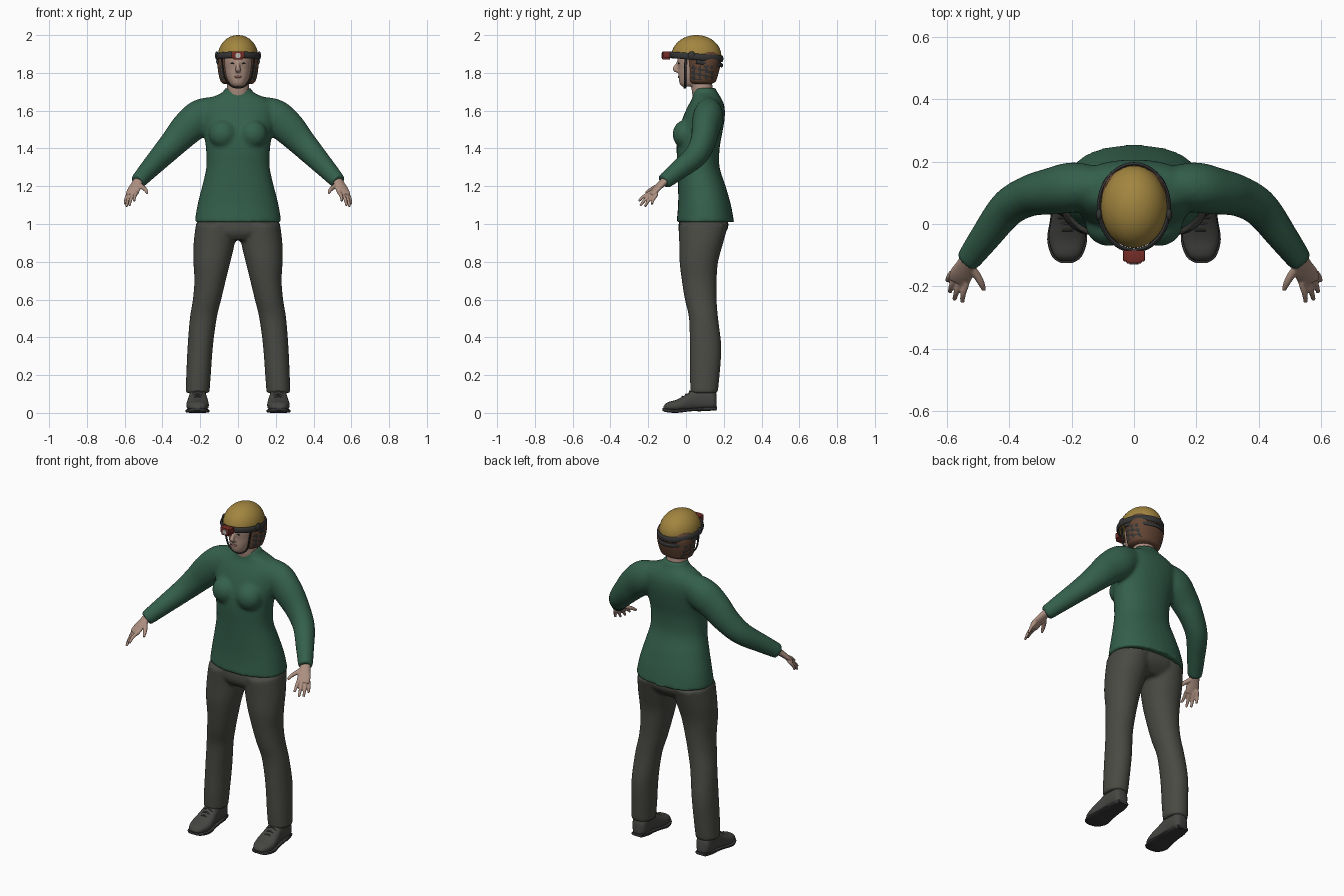
import bpy, bmesh, math
from mathutils import Vector, Matrix

if "Cube" in bpy.data.objects:
    bpy.data.objects.remove(bpy.data.objects["Cube"])


def material(name, rgb):
    m = bpy.data.materials.new(name)
    m.diffuse_color = (*rgb, 1)
    m.use_nodes = True
    m.node_tree.nodes["Principled BSDF"].inputs["Base Color"].default_value = m.diffuse_color
    return m


GREEN = material("sweater green", (0.034, 0.115, 0.072))
GREY = material("trouser grey", (0.068, 0.068, 0.058))
SHOE = material("shoe grey", (0.06, 0.06, 0.055))
SKIN = material("skin", (0.42, 0.28, 0.22))
HAIR = material("hair brown", (0.13, 0.062, 0.035))
YELLOW = material("helmet yellow", (0.36, 0.235, 0.05))
DARK = material("strap dark", (0.035, 0.037, 0.035))
RED = material("lamp red", (0.17, 0.025, 0.02))
LENS = material("lens pale", (0.5, 0.48, 0.45))
LIPS = material("lips", (0.27, 0.12, 0.1))


def spline(rows, n=4):
    """Smoothly interpolate rows of numbers."""
    out = []
    for i in range(len(rows) - 1):
        a, b, c, d = (rows[max(0, min(len(rows) - 1, i + k))] for k in (-1, 0, 1, 2))
        for j in range(n):
            t = j / n
            out.append([0.5 * (2 * q + (r - p) * t + (2 * p - 5 * q + 4 * r - s) * t * t
                               + (3 * q - p - 3 * r + s) * t ** 3)
                        for p, q, r, s in zip(a, b, c, d)])
    return out + [list(rows[-1])]


def loft(bm, rings):
    vs = [[bm.verts.new(p) for p in ring] for ring in rings]
    n = len(vs[0])
    for a, b in zip(vs, vs[1:]):
        for i in range(n):
            bm.faces.new((a[i], a[(i + 1) % n], b[(i + 1) % n], b[i]))
    bm.faces.new(vs[0])
    bm.faces.new(vs[-1])


def oval(n, p):
    def f(v):
        return math.copysign(abs(v) ** (2 / p), v)
    return [(f(math.cos(2 * math.pi * i / n)), f(math.sin(2 * math.pi * i / n))) for i in range(n)]


def level(bm, rows, s=1, p=2.2, n=32, steps=4):
    """Stacked horizontal ovals: z, centre x, half width, front y, back y."""
    loft(bm, [[Vector((s * (cx + rx * c), (yf + yb) / 2 + (yb - yf) / 2 * d, z)) for c, d in oval(n, p)]
              for z, cx, rx, yf, yb in spline(rows, steps)])


def lengthwise(bm, rows, s=1, p=2.5):
    """Upright ovals along y: y, centre x, half width, bottom z, top z."""
    loft(bm, [[Vector((s * (cx + w * c), y, (lo + hi) / 2 + (hi - lo) / 2 * d)) for c, d in oval(24, p)]
              for y, cx, w, lo, hi in spline(rows)])


def tube(bm, rows, s=1, ref=(0, 0, 1), n=16, steps=4):
    """Ovals along a path: x, y, z, radius across, radius in the other direction."""
    rows = spline(rows, steps)
    pts = [Vector(r[:3]) for r in rows]
    rings = []
    for i, r in enumerate(rows):
        t = (pts[min(i + 1, len(pts) - 1)] - pts[max(i - 1, 0)]).normalized()
        u = t.cross(Vector(ref)).normalized()
        v = u.cross(t)
        ring = [pts[i] + u * r[3] * c + v * r[4] * d for c, d in oval(n, 2)]
        rings.append([Vector((s * q.x, q.y, q.z)) for q in ring])
    loft(bm, rings)


def ball(bm, pos, size):
    bmesh.ops.create_uvsphere(bm, u_segments=24, v_segments=14, radius=1,
                              matrix=Matrix.Translation(pos) @ Matrix.Diagonal((*size, 1)))


def finish(name, bm, mats, voxel=0, smooth=3, rule=None):
    bmesh.ops.recalc_face_normals(bm, faces=bm.faces)
    me = bpy.data.meshes.new(name)
    for f in bm.faces:
        f.smooth = True
        if rule:
            f.material_index = rule(f.calc_center_median())
    bm.to_mesh(me)
    bm.free()
    for m in mats:
        me.materials.append(m)
    ob = bpy.data.objects.new(name, me)
    bpy.context.collection.objects.link(ob)
    if voxel:
        mod = ob.modifiers.new("blend", 'REMESH')
        mod.mode, mod.voxel_size, mod.use_smooth_shade = 'VOXEL', voxel, True
        mod = ob.modifiers.new("soften", 'SMOOTH')
        mod.factor, mod.iterations = 0.5, smooth
    else:
        bpy.context.view_layer.objects.active = ob
        ob.select_set(True)
        bpy.ops.object.shade_smooth_by_angle(angle=math.radians(40))
        ob.select_set(False)
    return ob


# Sweater: torso, bust and sleeves blended together
bm = bmesh.new()
level(bm, [(1.01, 0, .23, -.05, .255), (1.1, 0, .215, -.042, .238), (1.2, 0, .19, -.042, .21),
           (1.3, 0, .168, -.045, .178), (1.4, 0, .17, -.05, .178), (1.48, 0, .182, -.042, .192),
           (1.56, 0, .195, -.018, .205), (1.62, 0, .195, .008, .204), (1.66, 0, .16, .03, .19),
           (1.685, 0, .105, .036, .175), (1.7, 0, .078, .036, .165), (1.72, 0, .07, .04, .158)])
for s in (1, -1):
    ball(bm, (s * .08, -.005, 1.475), (.075, .066, .075))
    tube(bm, [(.1, .12, 1.61, .06, .07), (.19, .118, 1.57, .08, .094), (.265, .105, 1.51, .075, .09),
              (.335, .09, 1.435, .066, .076), (.405, .05, 1.36, .06, .064),
              (.475, -.04, 1.285, .05, .052), (.532, -.117, 1.223, .04, .042)], s, n=24)
finish("sweater", bm, [GREEN], .011, 4)

# Trousers: hips and two legs
bm = bmesh.new()
level(bm, [(1.05, 0, .2, -.03, .215), (.99, 0, .222, -.04, .225), (.95, 0, .21, -.036, .205),
           (.915, 0, .16, -.01, .165)])
for s in (1, -1):
    level(bm, [(1.0, .115, .108, -.04, .225), (.9, .126, .109, -.036, .197), (.8, .138, .098, -.034, .17),
               (.7, .148, .083, -.022, .162), (.6, .164, .075, -.006, .162), (.5, .184, .071, .016, .17),
               (.35, .2, .067, .02, .187), (.2, .209, .065, .02, .178), (.105, .214, .063, .025, .168)], s, 2.1)
finish("trousers", bm, [GREY], .01, 3)

# Shoes with soles, heels and laces
for s, side in ((1, "left"), (-1, "right")):
    bm = bmesh.new()
    lengthwise(bm, [(-.119, .216, .018, .015, .035), (-.1, .215, .042, .01, .055), (-.05, .214, .059, .008, .07),
                    (.0, .213, .055, .01, .097), (.05, .213, .047, .013, .13), (.1, .213, .045, .013, .14),
                    (.145, .213, .042, .013, .125), (.162, .213, .025, .02, .1)], s)
    finish(side + "_shoe", bm, [SHOE])
    bm = bmesh.new()
    lengthwise(bm, [(-.125, .216, .018, .012, .026), (-.105, .215, .047, .004, .024), (-.05, .214, .064, 0, .02),
                    (.02, .213, .055, .008, .024), (.1, .213, .048, .014, .032), (.165, .213, .034, .018, .034)], s, 4)
    lengthwise(bm, [(.06, .213, .046, .008, .03), (.11, .213, .047, .01, .03), (.162, .213, .035, .014, .03)], s, 4)
    finish(side + "_sole", bm, [DARK])
    bm = bmesh.new()
    for y, z in ((-.02, .085), (.0, .098), (.02, .113)):
        tube(bm, [(.185, y, z - .01, .004, .004), (.213, y, z + .002, .004, .004),
                  (.241, y, z - .01, .004, .004)], s, n=8)
    finish(side + "_laces", bm, [SHOE])

    # Hand: palm, thumb and four fingers
    bm = bmesh.new()
    tube(bm, [(.522, -.1, 1.24, .027, .022), (.54, -.135, 1.207, .031, .018), (.554, -.163, 1.178, .037, .015),
              (.562, -.185, 1.155, .034, .011)], s)
    for base, tip in (((.538, -.192, 1.165), (.55, -.25, 1.122)), ((.555, -.187, 1.155), (.575, -.242, 1.097)),
                      ((.572, -.175, 1.15), (.59, -.218, 1.092)), ((.582, -.157, 1.155), (.598, -.182, 1.104))):
        a, b = Vector(base), Vector(tip)
        mid = (a + b) / 2 + Vector((.003, -.002, .003))
        root = a + (Vector((.554, -.163, 1.178)) - a) * .5
        tube(bm, [(*root, .01, .01), (*a, .0105, .01), (*mid, .0095, .009), (*b, .007, .0065)], s, n=10)
    tube(bm, [(.53, -.13, 1.212, .014, .014), (.503, -.165, 1.193, .013, .012), (.489, -.19, 1.18, .011, .01),
              (.48, -.212, 1.164, .007, .007)], s, n=10)
    finish(side + "_hand", bm, [SKIN], .004, 2)

# Head with neck and nose
bm = bmesh.new()
level(bm, [(1.728, 0, .03, -.022, .05), (1.745, 0, .046, -.034, .09), (1.78, 0, .063, -.039, .13),
           (1.82, 0, .072, -.04, .15), (1.87, 0, .077, -.045, .16), (1.93, 0, .07, -.035, .15)])
level(bm, [(1.66, 0, .064, .04, .155), (1.71, 0, .059, .03, .142), (1.79, 0, .057, .025, .135)])
tube(bm, [(0, -.036, 1.865, .008, .008), (0, -.048, 1.84, .009, .01), (0, -.057, 1.82, .014, .014),
          (0, -.042, 1.808, .012, .008)], ref=(0, 1, 0))
finish("head", bm, [SKIN], .005, 2)

# Eyes and mouth
bm = bmesh.new()
for s in (1, -1):
    ball(bm, (s * .03, -.038, 1.85), (.011, .004, .004))
finish("eyes", bm, [DARK])
bm = bmesh.new()
ball(bm, (0, -.038, 1.779), (.021, .005, .006))
finish("mouth", bm, [LIPS])


# Hair, with dark patches low on the sides
def hair_patch(c):
    wave = math.sin(c.y * 190) + math.sin(c.z * 230 + c.y * 60)
    return 1 if abs(c.x) > .055 and .03 < c.y < .145 and 1.765 < c.z < 1.84 and wave > -.1 else 0


bm = bmesh.new()
level(bm, [(1.742, 0, .075, .035, .135), (1.752, 0, .09, .015, .155), (1.775, 0, .099, .008, .165),
           (1.82, 0, .107, .004, .178), (1.87, 0, .108, -.005, .186), (1.91, 0, .098, -.02, .175)], n=64, steps=5)
finish("hair", bm, [HAIR, DARK], rule=hair_patch)

# Helmet dome
bm = bmesh.new()
rows = [(1.875, 0, .105, -.076, .186)]
for i in range(12):
    a = math.radians(i * 8)
    k = max(math.cos(a), .02)
    rows.append((1.89 + .11 * math.sin(a), 0, .106 * k, .055 - .132 * k, .055 + .132 * k))
rows[-1] = (2.0, 0, .004, .05, .06)
level(bm, rows, p=2, n=40, steps=2)
finish("helmet", bm, [YELLOW])


# Headlamp band all round, second band round the back
def arc(bm, start, end, rx, ry, front, back, thick, tall):
    pts = []
    for i in range(25):
        a = math.radians(start + (end - start) * i / 24)
        y = math.sin(a)
        pts.append((rx * math.cos(a), .053 + ry * y, (front + back) / 2 + (back - front) / 2 * y, thick, tall))
    tube(bm, pts, n=12, steps=2)


bm = bmesh.new()
arc(bm, -90, 270, .112, .138, 1.896, 1.875, .007, .017)
arc(bm, 0, 180, .11, .137, 1.88, 1.84, .006, .011)
for s in (1, -1):
    ball(bm, (s * .112, .03, 1.892), (.01, .02, .022))
finish("head_bands", bm, [DARK])

# Chin strap
bm = bmesh.new()
side = [(.088, .0, 1.88), (.08, -.004, 1.83), (.07, -.004, 1.775), (.045, -.004, 1.737)]
path = side + [(0, -.006, 1.72)] + [(-x, y, z) for x, y, z in reversed(side)]
tube(bm, [(*p, .004, .007) for p in path], ref=(0, 1, 0), n=8)
finish("chin_strap", bm, [DARK])


# Lamp: housing, side clips and lens
def box(name, pos, size, mat):
    b = bmesh.new()
    bmesh.ops.create_cube(b, size=1, matrix=Matrix.Translation(pos) @ Matrix.Diagonal((*size, 1)))
    bmesh.ops.bevel(b, geom=b.edges[:], offset=.004, segments=2, affect='EDGES', profile=.5)
    finish(name, b, [mat])


box("lamp_housing", (0, -.105, 1.892), (.05, .042, .044), RED)
for s, side in ((1, "left"), (-1, "right")):
    box(side + "_lamp_clip", (s * .027, -.102, 1.896), (.016, .036, .036), RED)
bm = bmesh.new()
bmesh.ops.create_cone(bm, cap_ends=True, segments=24, radius1=.014, radius2=.014, depth=.006,
                      matrix=Matrix.Translation((0, -.126, 1.892)) @ Matrix.Rotation(math.pi / 2, 4, 'X'))
finish("lamp_lens", bm, [LENS])
